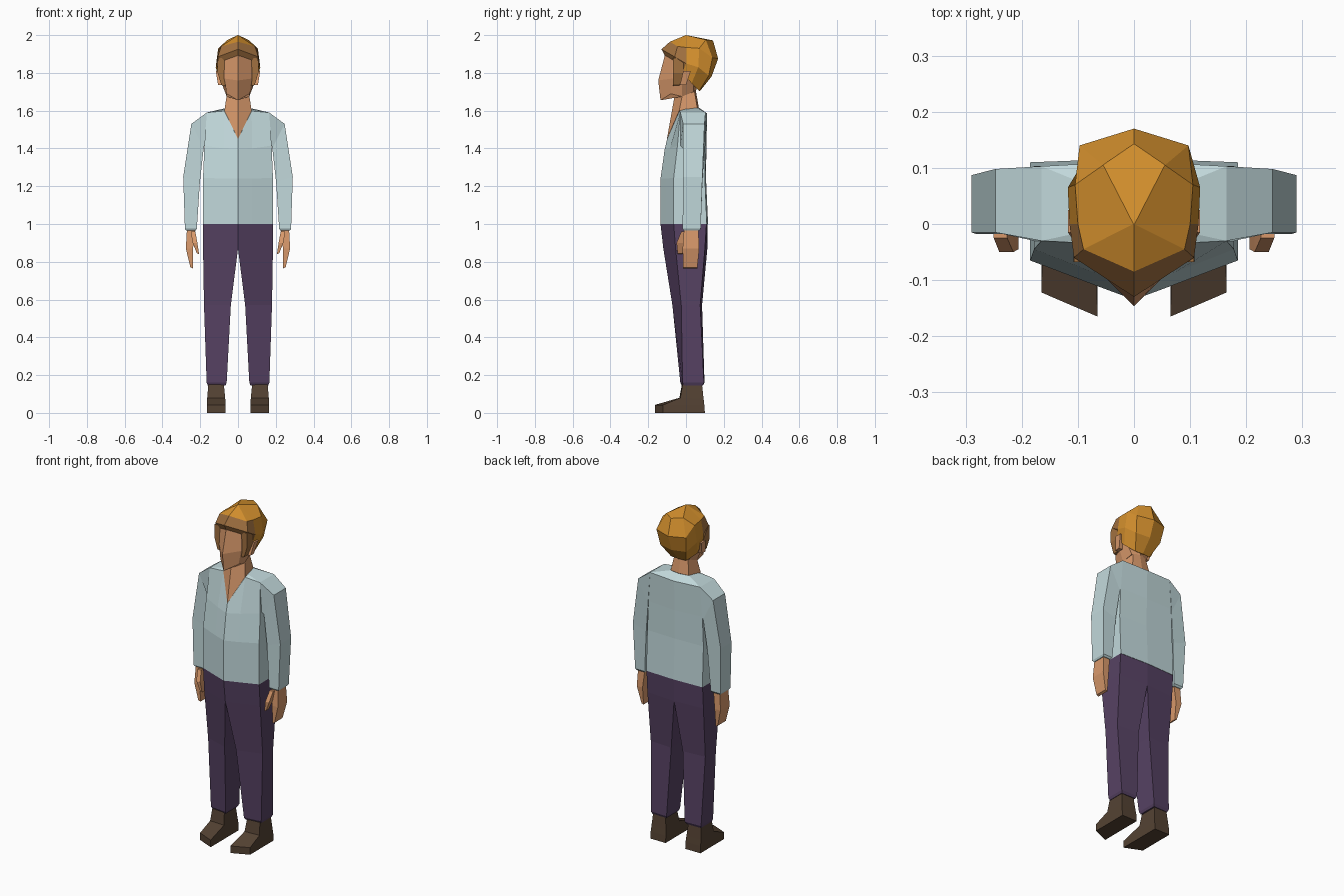
import bpy, bmesh


def material(name, rgb):
    """Flat colour given in sRGB, stored as linear."""
    m = bpy.data.materials.new(name)
    lin = [c / 12.92 if c < 0.04 else ((c + 0.055) / 1.055) ** 2.4 for c in rgb]
    m.diffuse_color = (*lin, 1)
    return m


SKIN = material("skin", (0.85, 0.60, 0.42))
SHIRT = material("pale blue shirt", (0.76, 0.85, 0.86))
PANTS = material("purple trousers", (0.34, 0.26, 0.39))
SHOE = material("brown leather", (0.33, 0.26, 0.20))
HAIR = material("golden hair", (0.84, 0.57, 0.18))
FRINGE = material("brown hairline", (0.63, 0.44, 0.25))


def sym(half):
    """Close a half ring (front centre to back centre) by mirroring it in x."""
    return half + [(-x, y, z) for x, y, z in reversed(half) if x > 0]


def loft(name, rings, mats, mirror=False, cap=True, rule=None):
    """Skin equal-sized rings with flat faces."""
    bm = bmesh.new()
    vs = [[bm.verts.new(p) for p in r] for r in rings]
    n = len(vs[0])
    for a, b in zip(vs, vs[1:]):
        for i in range(n):
            j = (i + 1) % n
            bm.faces.new((a[i], a[j], b[j], b[i]))
    if cap:
        bm.faces.new(vs[0][::-1])
        bm.faces.new(vs[-1])
    bmesh.ops.remove_doubles(bm, verts=bm.verts, dist=0.0005)
    bmesh.ops.recalc_face_normals(bm, faces=bm.faces)
    if rule:
        for f in bm.faces:
            f.material_index = rule(f.calc_center_median())
    me = bpy.data.meshes.new(name)
    bm.to_mesh(me)
    bm.free()
    for m in mats:
        me.materials.append(m)
    ob = bpy.data.objects.new(name, me)
    bpy.context.collection.objects.link(ob)
    if mirror:
        mod = ob.modifiers.new("mirror", 'MIRROR')
        mod.use_mirror_merge = False
    return ob


def quad(x0, x1, z, fi, fo, bo, bi):
    """Level four-sided section: front inner, front outer, back outer, back inner."""
    return [(x0, fi, z), (x1, fo, z), (x1, bo, z), (x0, bi, z)]


def slab(xi, zi, xo, zo, y0, y1):
    """Arm section from an inner to an outer edge, between two depths."""
    return [(xi, y0, zi), (xo, y0, zo), (xo, y1, zo), (xi, y1, zi)]


# Shirt body with a V neck
loft("shirt", [
    sym([(0, -.135, 1.0), (.075, -.107, 1.0), (.185, -.065, 1.0), (.185, .11, 1.0), (0, .117, 1.0)]),
    sym([(0, -.135, 1.24), (.075, -.107, 1.24), (.185, -.065, 1.245), (.185, .10, 1.24), (0, .106, 1.24)]),
    sym([(0, -.113, 1.395), (.075, -.085, 1.40), (.178, -.045, 1.415), (.178, .10, 1.415), (0, .108, 1.41)]),
    sym([(0, -.10, 1.45), (.072, -.035, 1.598), (.165, -.03, 1.59), (.165, .103, 1.59), (0, .112, 1.585)]),
    sym([(0, -.10, 1.45), (.072, -.035, 1.598), (.072, -.01, 1.607), (.06, .06, 1.615), (0, .07, 1.615)]),
], [SHIRT])

# Sleeves
loft("sleeve", [
    slab(.178, 1.415, .165, 1.59, -.03, .103),
    slab(.182, 1.40, .247, 1.53, -.015, .098),
    slab(.202, 1.22, .29, 1.25, -.015, .087),
    slab(.218, .975, .281, .975, -.018, .078),
    slab(.224, .965, .275, .965, -.012, .07),
], [SHIRT], mirror=True)

# Hands and thumbs
loft("hand", [
    slab(.226, .98, .27, .98, -.01, .065),
    slab(.238, .87, .276, .87, -.018, .07),
    slab(.238, .765, .252, .77, -.015, .06),
], [SKIN], mirror=True)
loft("thumb", [
    slab(.226, .96, .25, .96, -.025, .02),
    slab(.215, .90, .24, .90, -.05, -.012),
    slab(.206, .84, .218, .845, -.045, -.02),
], [SKIN], mirror=True)

# Trouser legs
loft("trouser_leg", [
    quad(0, .185, 1.0, -.135, -.065, .108, .115),
    quad(0, .185, .87, -.12, -.055, .10, .113),
    quad(.038, .18, .57, -.072, -.025, .075, .085),
    quad(.06, .166, .16, -.03, -.018, .095, .098),
    quad(.066, .16, .145, -.022, -.012, .088, .09),
], [PANTS], mirror=True)

# Shoes: ankle shaft down to a long angled toe
loft("shoe", [
    quad(.075, .157, .15, -.022, -.018, .085, .085),
    [(.068, -.035, .08), (.163, -.03, .08), (.163, .093, .075), (.068, .093, .075)],
    [(.065, -.165, .042), (.165, -.122, .042), (.165, .097, .042), (.065, .097, .042)],
    quad(.065, .165, 0, -.165, -.122, .10, .10),
], [SHOE], mirror=True)

# Neck with the open chest wedge
loft("neck", [
    sym([(0, -.101, 1.45), (.072, -.036, 1.60), (.06, .06, 1.613), (0, .068, 1.613)]),
    sym([(0, -.062, 1.67), (.06, -.02, 1.68), (.045, .045, 1.70), (0, .05, 1.72)]),
], [SKIN])

# Face: ridged front, tapering to the chin
loft("face", [
    sym([(0, -.135, 1.655), (.06, -.08, 1.69), (.06, -.02, 1.675), (.05, .04, 1.70), (0, .05, 1.70)]),
    sym([(0, -.147, 1.76), (.072, -.075, 1.77), (.092, -.02, 1.76), (.09, .04, 1.77), (0, .08, 1.77)]),
    sym([(0, -.112, 1.893), (.07, -.07, 1.87), (.095, -.02, 1.87), (.09, .04, 1.88), (0, .08, 1.88)]),
], [SKIN])

# Hair cap, brown along the front hairline
loft("hair", [
    sym([(0, -.108, 1.885), (.072, -.068, 1.865), (.103, -.02, 1.80),
         (.095, .03, 1.745), (.05, .07, 1.705), (0, .075, 1.705)]),
    sym([(0, -.13, 1.925), (.107, -.06, 1.885), (.115, 0, 1.85),
         (.118, .065, 1.83), (.085, .12, 1.785), (0, .135, 1.78)]),
    sym([(0, -.085, 1.965), (.09, -.045, 1.94), (.10, 0, 1.935),
         (.105, .07, 1.93), (.097, .14, 1.88), (0, .17, 1.875)]),
    sym([(0, 0, 2.0), (.0005, 0, 2.0), (.001, 0, 2.0),
         (.055, .105, 1.975), (.0555, .105, 1.975), (0, .143, 1.972)]),
], [HAIR, FRINGE], rule=lambda c: int(c.y < -.02 and c.z < 1.955))

# Sideburns and ears
loft("sideburn", [
    slab(.06, 1.88, .107, 1.88, -.068, -.005),
    slab(.06, 1.80, .108, 1.80, -.068, -.01),
    slab(.06, 1.73, .088, 1.735, -.068, -.035),
], [FRINGE], mirror=True)
loft("ear", [
    slab(.08, 1.81, .118, 1.81, -.015, .025),
    slab(.075, 1.735, .105, 1.735, -.032, .0),
], [SKIN], mirror=True)
